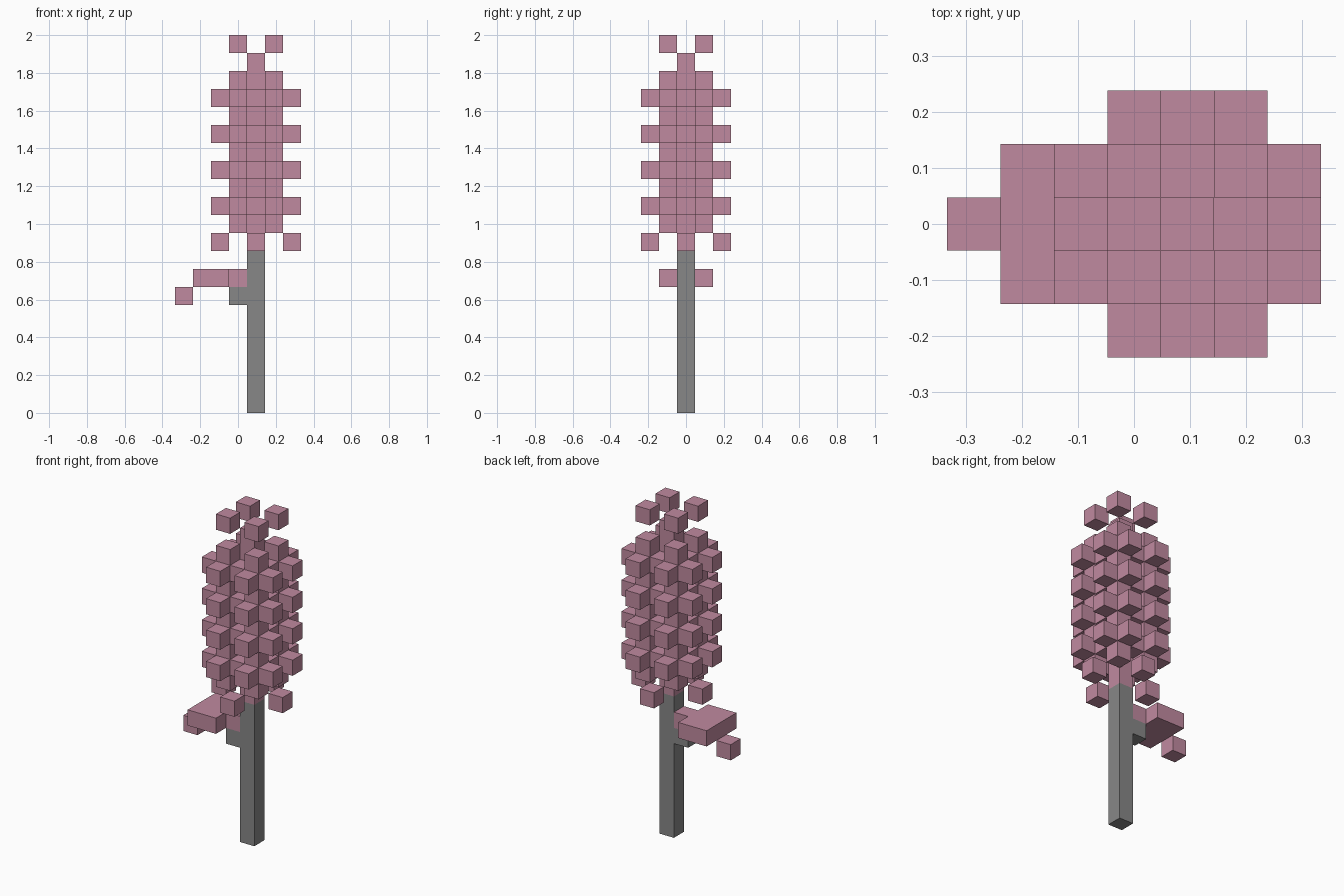
import bpy, bmesh
from mathutils import Matrix, Vector

U = 2 / 21  # edge of one block

old = bpy.data.objects.get("Cube")
if old:
    bpy.data.objects.remove(old, do_unlink=True)


def material(name, color):
    m = bpy.data.materials.new(name)
    m.use_nodes = True
    m.diffuse_color = color
    m.node_tree.nodes["Principled BSDF"].inputs["Base Color"].default_value = color
    return m


PINK = material("dusty pink", (0.53, 0.255, 0.35, 1))
GREY = material("stem grey", (0.245, 0.245, 0.245, 1))


def blocks(name, boxes, mat):
    """One object from boxes (low block, high block), counted from the stem axis."""
    bm = bmesh.new()
    for lo, hi in boxes:
        lo, hi = Vector(lo), Vector(hi)
        size = (hi - lo + Vector((1, 1, 1))) * U
        centre = ((lo + hi) / 2 + Vector((1, 0, 0.5))) * U
        bmesh.ops.create_cube(bm, size=1, matrix=Matrix.Translation(centre)
                              @ Matrix.Diagonal(size).to_4x4())
    mesh = bpy.data.meshes.new(name)
    bm.to_mesh(mesh)
    bm.free()
    mesh.materials.append(mat)
    ob = bpy.data.objects.new(name, mesh)
    bpy.context.collection.objects.link(ob)


def ring(x, y, z):
    """Single blocks at every mirrored and swapped position of (x, y)."""
    spots = {(a * sx, b * sy) for a, b in ((x, y), (y, x))
             for sx in (-1, 1) for sy in (-1, 1)}
    return [((a, b, z), (a, b, z)) for a, b in sorted(spots)]


# Stem with a side twig
blocks("stem", [((0, 0, 0), (0, 0, 8))], GREY)
blocks("twig", [((-1, 0, 6), (-1, 0, 6))], GREY)

# Side leaf: stalk, broad blade and drooping tip
blocks("leaf_stalk", [((-1, 0, 7), (-1, 0, 7))], PINK)
blocks("leaf_blade", [((-3, -1, 7), (-2, 1, 7))], PINK)
blocks("leaf_tip", [((-4, 0, 6), (-4, 0, 6))], PINK)

# Flower spike core and loose petals at its base and crown
blocks("flower_core", [((0, 0, 9), (0, 0, 19))], PINK)
blocks("base_petals", ring(2, 0, 9), PINK)
blocks("crown_petals", ring(1, 1, 20), PINK)

# Alternating tiers of inner and outer petals
for z in range(10, 19):
    if z % 2 == 0:
        blocks(f"inner_petals_{z}", ring(1, 1, z), PINK)
    else:
        blocks(f"outer_petals_{z}", ring(1, 0, z) + ring(2, 1, z), PINK)
